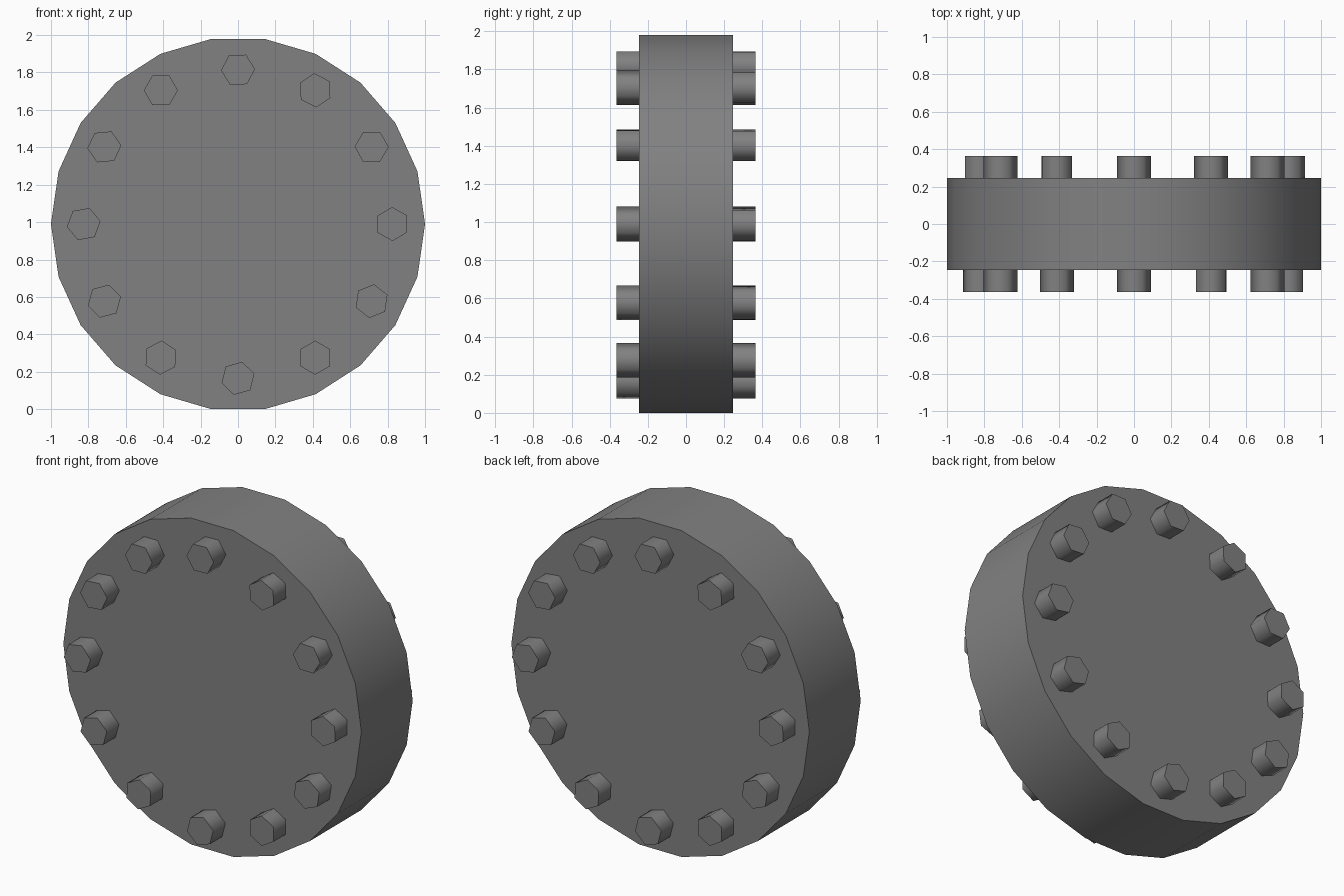
import bpy
from math import radians, sin, cos, pi
from mathutils import Matrix

cube = bpy.data.objects.get("Cube")
if cube:
    bpy.data.objects.remove(cube)

# Single grey metal
metal = bpy.data.materials.new("grey_metal")
metal.use_nodes = True
GREY = (0.22, 0.22, 0.22, 1)
metal.diffuse_color = GREY
metal.node_tree.nodes["Principled BSDF"].inputs["Base Color"].default_value = GREY

SIDES = 22
HALF = 0.246
CENTRE = cos(pi / SIDES)      # flat edge rests on the ground
BOLT_RING = 0.825


def prism(name, sides, radius, depth, place, turn, smooth_angle):
    """Prism along y, with its first corner at the given turn in the xz plane."""
    bpy.ops.mesh.primitive_cylinder_add(vertices=sides, radius=radius, depth=depth)
    ob = bpy.context.object
    ob.name = name
    # first corner to +x, then stand the axis along y
    ob.data.transform(Matrix.Rotation(pi / 2, 4, "X")
                      @ Matrix.Rotation(turn - pi / 2, 4, "Z"))
    ob.location = place
    ob.data.materials.append(metal)
    bpy.ops.object.shade_smooth_by_angle(angle=radians(smooth_angle))
    return ob


# Main drum
prism("drum", SIDES, 1, 2 * HALF, (0, 0, CENTRE), 0, 30)

# Ring of hex bolts on both faces, each tightened to a different turn
turns = [31, -1, 33, 2, 0, 5, 10, 15, 27, 16, 30, 22]
length = 0.14
for side, face in ((-1, "front"), (1, "back")):
    for i, turn in enumerate(turns):
        a = i * pi / 6
        x, z = BOLT_RING * cos(a), BOLT_RING * sin(a)
        y = 0.363 - length / 2
        # the back ring is the front one swung half a turn about z
        prism(f"{face}_bolt_{i + 1}", 6, 0.091, length,
              (-side * x, side * y, CENTRE + z),
              radians(-side * turn), 65)
